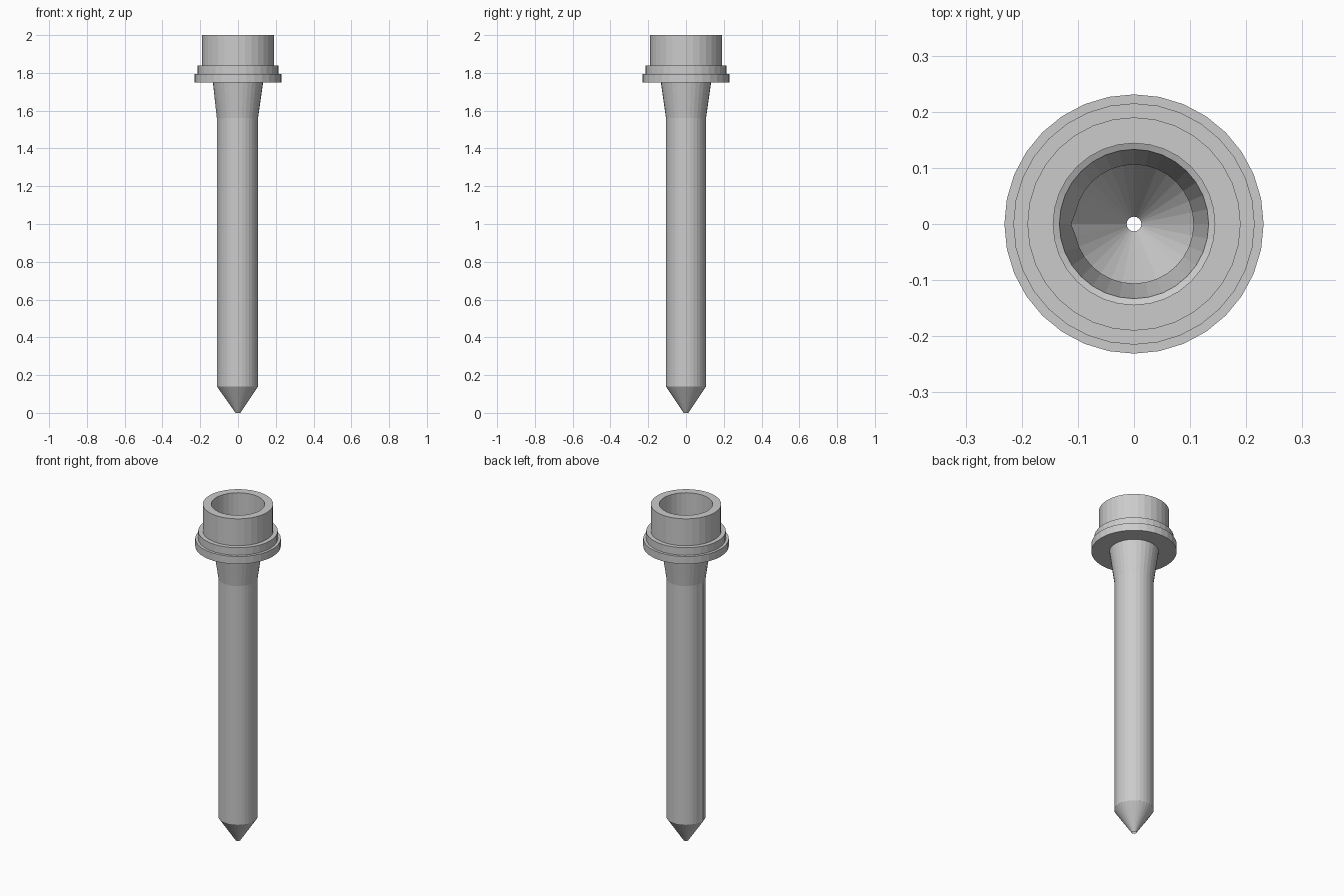
import bpy, bmesh, math

if "Cube" in bpy.data.objects:
    bpy.data.objects.remove(bpy.data.objects["Cube"])

SIDES = 32


def lathe(name, profile, bulge=None):
    """Revolve (radius, z) points; bulge maps a profile index to the radius of its -x vertex."""
    bulge = bulge or {}
    bm = bmesh.new()
    rings = []
    for k, (r, z) in enumerate(profile):
        ring = []
        for i in range(SIDES):
            a = 2 * math.pi * i / SIDES
            rad = bulge.get(k, r) if i == SIDES // 2 else r
            ring.append(bm.verts.new((rad * math.cos(a), rad * math.sin(a), z)))
        rings.append(ring)
    for lo, hi in zip(rings, rings[1:]):
        for i in range(SIDES):
            j = (i + 1) % SIDES
            bm.faces.new((lo[i], lo[j], hi[j], hi[i]))
    mesh = bpy.data.meshes.new(name)
    bm.to_mesh(mesh)
    bm.free()
    obj = bpy.data.objects.new(name, mesh)
    bpy.context.collection.objects.link(obj)
    return obj


# Thin-walled tube: open pointed tip, straight shaft (slight seam at -x), flared neck
lathe("tube", [(0.013, 0), (0.106, 0.14), (0.106, 1.56), (0.133, 1.75)],
      bulge={1: 0.112, 2: 0.112})

# Stepped collar and open cup, down to the ledge inside
lathe("collar_cup", [(0.133, 1.75), (0.231, 1.75), (0.231, 1.795), (0.215, 1.795),
                     (0.215, 1.84), (0.19, 1.84), (0.19, 2.0), (0.144, 2.0),
                     (0.144, 1.755), (0.133, 1.75)])
